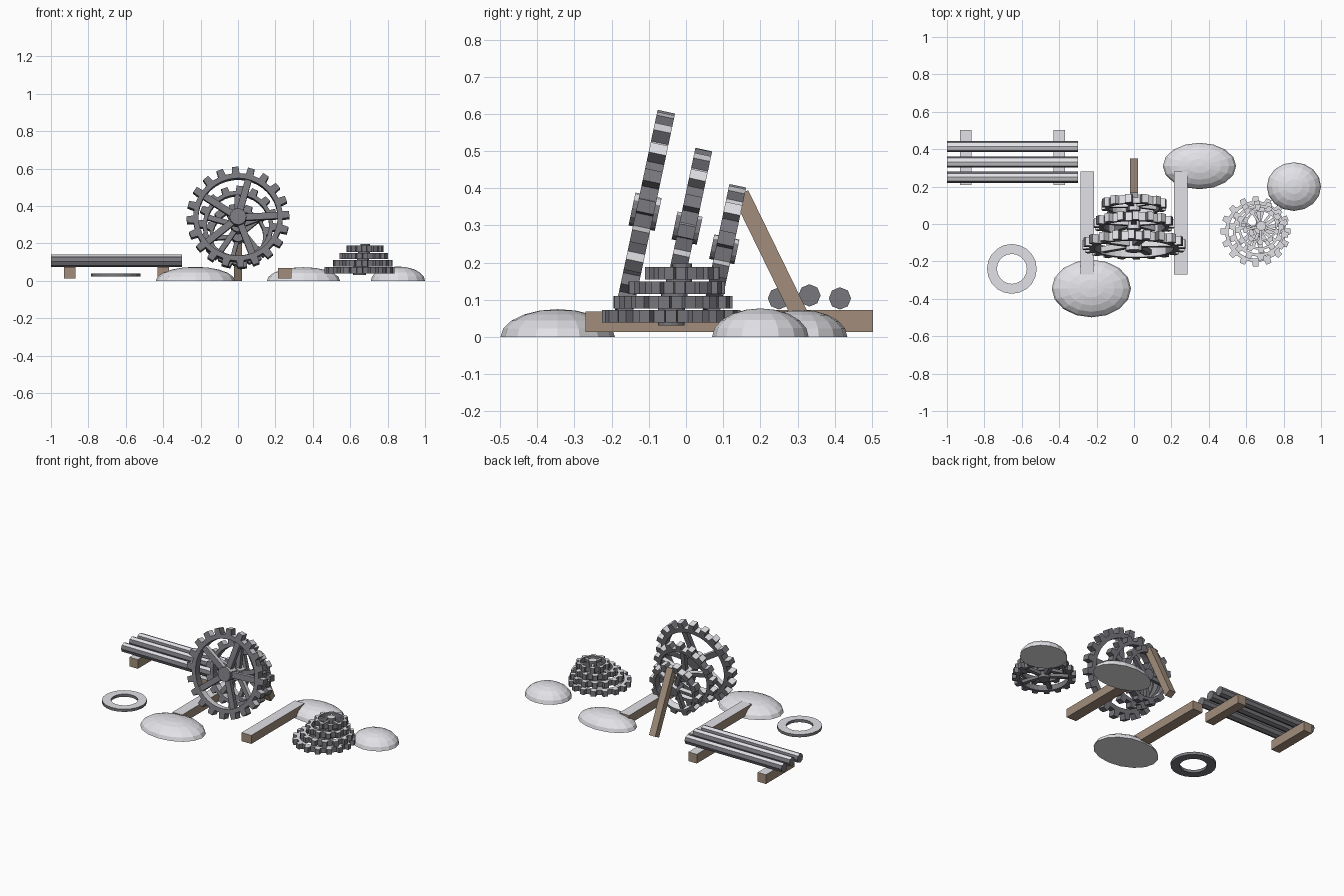
import bpy, bmesh
from math import sin, cos, pi, radians
from mathutils import Matrix, Vector

if "Cube" in bpy.data.objects:
    bpy.data.objects.remove(bpy.data.objects["Cube"])


def material(name, rgb):
    m = bpy.data.materials.new(name)
    m.use_nodes = True
    m.diffuse_color = (*rgb, 1)
    m.node_tree.nodes["Principled BSDF"].inputs["Base Color"].default_value = (*rgb, 1)
    return m


METAL = material("dark_metal", (0.185, 0.185, 0.205))
WOOD = material("weathered_wood", (0.36, 0.27, 0.20))
SNOW = material("snow", (0.80, 0.80, 0.84))


def finish(name, bm, base, matrix):
    """Place the mesh, then settle snow on every face that points upward."""
    bm.transform(matrix)
    bmesh.ops.recalc_face_normals(bm, faces=bm.faces)
    bm.normal_update()
    for f in bm.faces:
        f.material_index = int(f.normal.z > 0.6)
    mesh = bpy.data.meshes.new(name)
    bm.to_mesh(mesh)
    bm.free()
    mesh.materials.append(base)
    mesh.materials.append(SNOW)
    obj = bpy.data.objects.new(name, mesh)
    bpy.context.collection.objects.link(obj)


def add_box(bm, size, matrix):
    bmesh.ops.create_cube(bm, size=1, matrix=matrix @ Matrix.Diagonal((*size, 1)))


def add_band(bm, polar, inner, thick):
    """Closed ring whose outer edge follows (angle, radius) pairs."""
    loops = []
    for a, r in polar:
        loops.append([bm.verts.new((rad * cos(a), rad * sin(a), z))
                      for rad, z in ((r, thick / 2), (r, -thick / 2),
                                     (inner, -thick / 2), (inner, thick / 2))])
    for i, cur in enumerate(loops):
        nxt = loops[(i + 1) % len(loops)]
        for k in range(4):
            j = (k + 1) % 4
            bm.faces.new((cur[k], cur[j], nxt[j], nxt[k]))


def gear(name, loc, radius, teeth, thick, tilt=0, spin=0):
    bm = bmesh.new()
    # toothed rim
    pitch = 2 * pi / teeth
    root = radius * 0.87
    polar = [((i + t) * pitch, r) for i in range(teeth)
             for t, r in ((-0.27, root), (-0.2, radius), (0.2, radius), (0.27, root))]
    inner = radius * 0.77
    add_band(bm, polar, inner, thick)
    # spokes
    for i in range(5):
        turn = Matrix.Rotation(2 * pi * i / 5, 4, 'Z')
        add_box(bm, (inner * 1.04, radius * 0.13, thick * 0.6),
                turn @ Matrix.Translation((inner * 0.52, 0, 0)))
    # hub
    hub = 0.015 + 0.11 * radius
    bmesh.ops.create_cone(bm, cap_ends=True, segments=12, radius1=hub, radius2=hub,
                          depth=thick * 1.5)
    finish(name, bm, METAL, Matrix.Translation(loc) @ Matrix.Rotation(radians(tilt), 4, 'X')
           @ Matrix.Rotation(radians(spin), 4, 'Z'))


def beam(name, size, loc, lean=0):
    bm = bmesh.new()
    add_box(bm, size, Matrix.Identity(4))
    finish(name, bm, WOOD, Matrix.Translation(loc) @ Matrix.Rotation(radians(lean), 4, 'X'))


# Leaning gears, largest in front
gear("leaning_gear_large", (0, -0.11, 0.337), 0.275, 20, 0.048, 78, 3)
gear("leaning_gear_medium", (0, 0.003, 0.293), 0.216, 16, 0.046, 78, 20)
gear("leaning_gear_small", (0, 0.103, 0.236), 0.175, 12, 0.046, 78, 40)

# Flat stack of gears
gear("stack_gear_1", (0.65, -0.04, 0.056), 0.187, 16, 0.034)
gear("stack_gear_2", (0.667, -0.035, 0.094), 0.16, 14, 0.034, spin=17)
gear("stack_gear_3", (0.672, -0.025, 0.133), 0.13, 12, 0.034, spin=34)
gear("stack_gear_4", (0.68, -0.01, 0.172), 0.1, 10, 0.034, spin=51)

# Loose ring
bm = bmesh.new()
add_band(bm, [(2 * pi * i / 20, 0.133) for i in range(20)], 0.08, 0.018)
finish("loose_ring", bm, METAL, Matrix.Translation((-0.653, -0.24, 0.031)))

# Timber: ground beams, rack supports and the prop behind the gears
for side, x in (("right", -0.25), ("left", 0.25)):
    beam("ground_beam_" + side, (0.07, 0.55, 0.056), (x, 0.005, 0.041))
for side, x in (("right", -0.9), ("left", -0.4)):
    beam("rack_support_" + side, (0.06, 0.295, 0.06), (x, 0.355, 0.043))
beam("gear_prop", (0.045, 0.045, 0.417), (0, 0.2385, 0.1975), 26)

# Octagonal rods on the rack
for i, (y, z) in enumerate(((0.25, 0.104), (0.332, 0.112), (0.414, 0.104))):
    bm = bmesh.new()
    bmesh.ops.create_cone(bm, cap_ends=True, segments=8, radius1=0.03, radius2=0.03, depth=0.7)
    finish(f"rod_{i + 1}", bm, METAL,
           Matrix.Translation((-0.65, y, z)) @ Matrix.Rotation(pi / 2, 4, 'Y'))

# Snow mounds: flattened half spheres
mounds = (("front", (-0.228, -0.345), (0.212, 0.154, 0.075)),
          ("back", (0.35, 0.31), (0.196, 0.124, 0.073)),
          ("side", (0.855, 0.2), (0.145, 0.13, 0.077)))
for place, (x, y), size in mounds:
    bm = bmesh.new()
    bmesh.ops.create_uvsphere(bm, u_segments=16, v_segments=10, radius=1)
    geom = bm.verts[:] + bm.edges[:] + bm.faces[:]
    bmesh.ops.bisect_plane(bm, geom=geom, plane_co=Vector(), plane_no=(0, 0, 1), clear_inner=True)
    bmesh.ops.holes_fill(bm, edges=[e for e in bm.edges if e.is_boundary])
    finish("snow_mound_" + place, bm, SNOW,
           Matrix.Translation((x, y, 0)) @ Matrix.Diagonal((*size, 1)))
